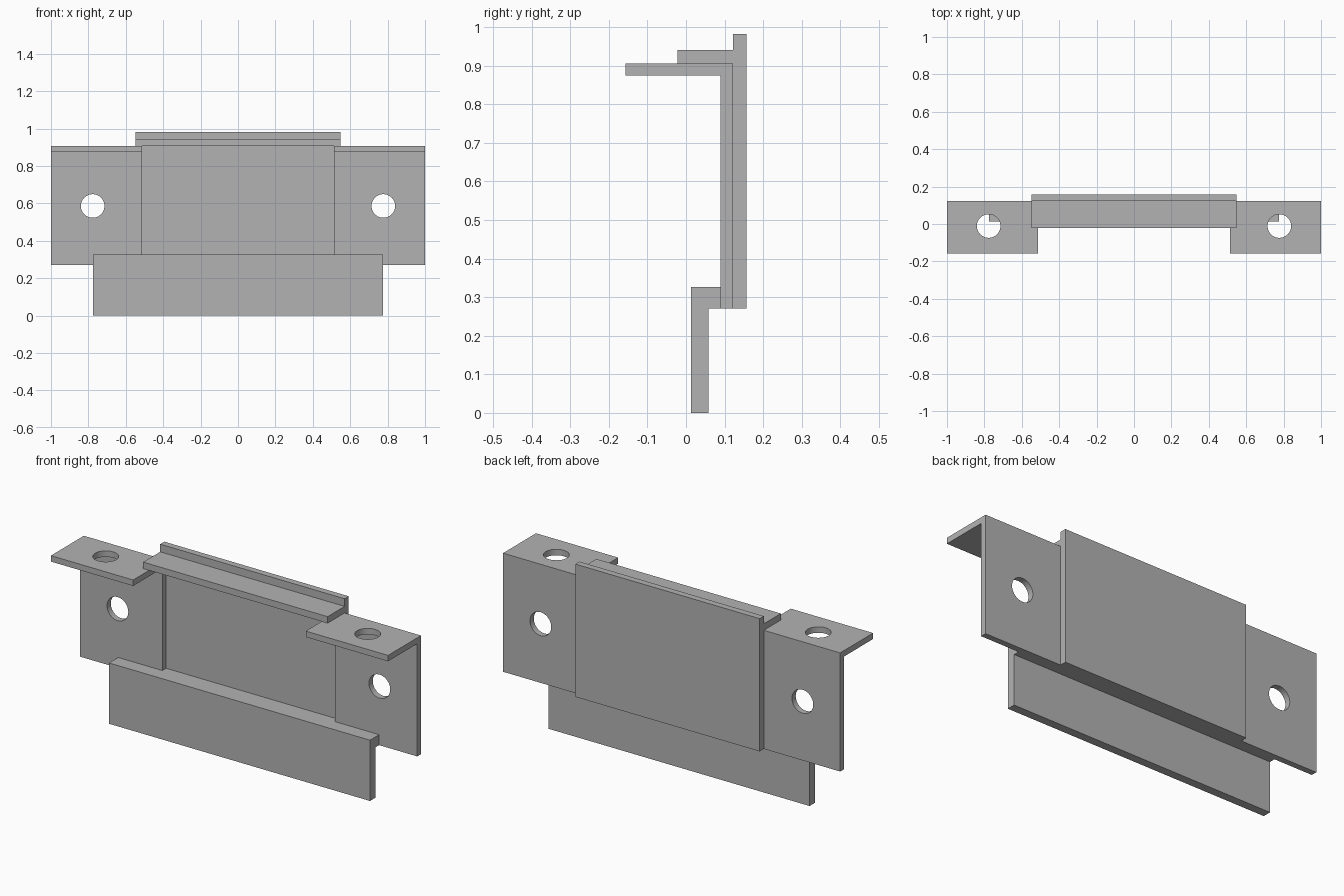
import bpy
import bmesh
import math

cube = bpy.data.objects.get("Cube")
if cube:
    bpy.data.objects.remove(cube, do_unlink=True)

metal = bpy.data.materials.new("plain_grey")
metal.use_nodes = True
GREY = (0.45, 0.45, 0.45, 1)
metal.diffuse_color = GREY
metal.node_tree.nodes["Principled BSDF"].inputs["Base Color"].default_value = GREY


def extrude_profile(name, profile, x0, x1):
    """Sweep a closed (y, z) profile along x."""
    bm = bmesh.new()
    face = bm.faces.new([bm.verts.new((x0, y, z)) for y, z in profile])
    swept = bmesh.ops.extrude_face_region(bm, geom=[face])["geom"]
    verts = [v for v in swept if isinstance(v, bmesh.types.BMVert)]
    bmesh.ops.translate(bm, verts=verts, vec=(x1 - x0, 0, 0))
    bmesh.ops.recalc_face_normals(bm, faces=bm.faces[:])
    mesh = bpy.data.meshes.new(name)
    bm.to_mesh(mesh)
    bm.free()
    mesh.materials.append(metal)
    obj = bpy.data.objects.new(name, mesh)
    bpy.context.collection.objects.link(obj)
    return obj


def drill(obj, location, rotation):
    """Cut a round bolt hole through a plate."""
    bpy.ops.mesh.primitive_cylinder_add(vertices=48, radius=0.063, depth=0.12,
                                        location=location, rotation=rotation)
    cutter = bpy.context.object
    cutter.name = "hole_cutter"
    cutter.hide_render = True
    cutter.data.materials.append(metal)
    mod = obj.modifiers.new("hole", 'BOOLEAN')
    mod.operation = 'DIFFERENCE'
    mod.solver = 'EXACT'
    mod.object = cutter
    bpy.ops.object.select_all(action='DESELECT')
    bpy.context.view_layer.objects.active = obj
    obj.select_set(True)
    bpy.ops.object.modifier_apply(modifier=mod.name)
    bpy.data.objects.remove(cutter, do_unlink=True)


# Shared planes of the assembly
FRONT, BACK = 0.09, 0.122      # bracket wall
BASE, TOP = 0.27, 0.906        # bracket bottom and top
INNER, OUTER = 0.512, 1.0      # bracket width

# Angle brackets with a hole in the wall and one in the flange
angle = [(BACK, BASE), (BACK, TOP), (-0.157, TOP), (-0.157, 0.874),
         (FRONT, 0.874), (FRONT, BASE)]
for side, name in ((1, "left_bracket"), (-1, "right_bracket")):
    x0, x1 = sorted((side * INNER, side * OUTER))
    bracket = extrude_profile(name, angle, x0, x1)
    drill(bracket, (side * 0.777, BACK - 0.016, 0.586), (math.pi / 2, 0, 0))
    drill(bracket, (side * 0.777, -0.011, 0.89), (0, 0, 0))
    bpy.ops.object.shade_smooth_by_angle(angle=math.radians(30))

# Back plate with its upper shelf
back_plate = [(BACK, BASE), (0.157, BASE), (0.157, 0.982), (BACK, 0.982),
              (BACK, 0.941), (-0.022, 0.941), (-0.022, TOP), (BACK, TOP)]
extrude_profile("back_plate", back_plate, -0.547, 0.547)

# Lower apron with a short lip reaching back to the brackets
apron = [(0.013, 0), (0.058, 0), (0.058, BASE), (FRONT, BASE),
         (FRONT, 0.326), (0.013, 0.326)]
extrude_profile("lower_apron", apron, -0.774, 0.774)

# Filler joining the lip to the back plate between the brackets
filler = [(FRONT, BASE), (BACK, BASE), (BACK, 0.326), (FRONT, 0.326)]
extrude_profile("lip_filler", filler, -INNER, INNER)
